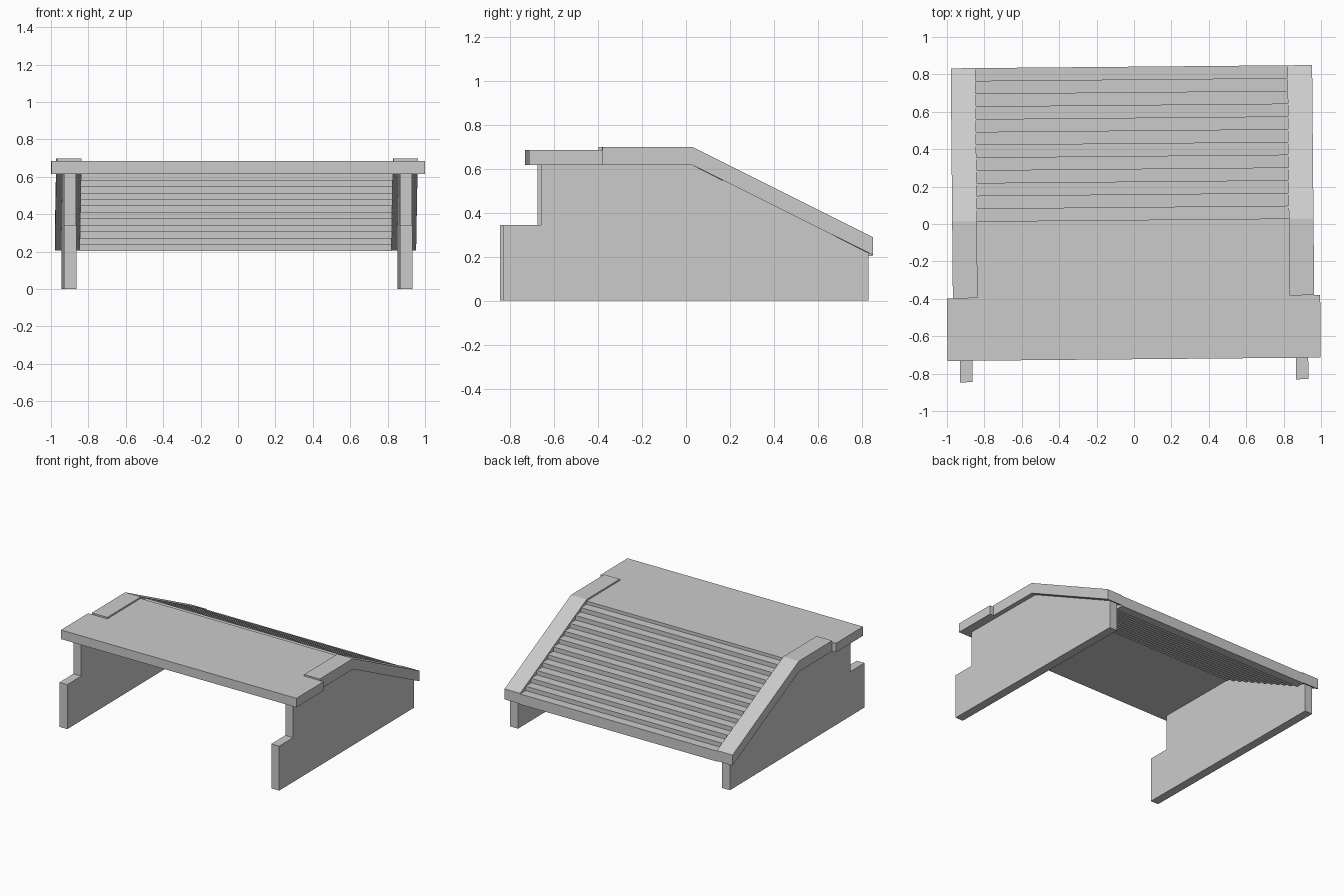
import bpy, bmesh
from mathutils import Matrix

if "Cube" in bpy.data.objects:
    bpy.data.objects.remove(bpy.data.objects["Cube"], do_unlink=True)

grey = bpy.data.materials.new("light_grey")
grey.use_nodes = True
colour = (0.6, 0.6, 0.6, 1)
grey.diffuse_color = colour
grey.node_tree.nodes["Principled BSDF"].inputs["Base Color"].default_value = colour

# The whole model sits very slightly turned and shifted
PLACE = Matrix.Rotation(0.009, 4, "Z") @ Matrix.Translation((-0.006, 0, 0))


def prism(name, profile, x0, x1):
    """Extrude a side profile of (y, z) points from x0 to x1."""
    bm = bmesh.new()
    face = bm.faces.new([bm.verts.new((x0, y, z)) for y, z in profile])
    out = bmesh.ops.extrude_face_region(bm, geom=[face])
    verts = [v for v in out["geom"] if isinstance(v, bmesh.types.BMVert)]
    bmesh.ops.translate(bm, verts=verts, vec=(x1 - x0, 0, 0))
    bmesh.ops.recalc_face_normals(bm, faces=bm.faces)
    bm.transform(PLACE)
    mesh = bpy.data.meshes.new(name)
    bm.to_mesh(mesh)
    bm.free()
    mesh.materials.append(grey)
    obj = bpy.data.objects.new(name, mesh)
    bpy.context.collection.objects.link(obj)


FRONT, RAIL_FRONT, KINK, BACK = -0.723, -0.389, 0.022, 0.841
UNDER, DECK_TOP, RAIL_TOP = 0.615, 0.685, 0.697
END_LOW, END_HIGH = 0.207, 0.288
INNER, OUTER = 0.834, 0.966

# Deck: wide front board and the narrower part between the rails
prism("front_board", [(FRONT, UNDER), (RAIL_FRONT, UNDER),
                      (RAIL_FRONT, DECK_TOP), (FRONT, DECK_TOP)], -0.998, 0.998)
prism("deck", [(RAIL_FRONT, UNDER), (KINK, UNDER),
               (KINK, DECK_TOP), (RAIL_FRONT, DECK_TOP)], -INNER, INNER)

# Stepped back slope: one staircase profile, top edge then underside
STEPS = 12
run = (BACK - KINK) / STEPS
rise = (UNDER - 0.203) / STEPS
top, bottom = [], []
for i in range(STEPS):
    y0, y1 = KINK + i * run, KINK + (i + 1) * run
    low = UNDER - (i + 1) * rise
    top += [(y0, low + 0.08), (y1, low + 0.08)]
    bottom += [(y0, low), (y1, low)]
prism("stepped_slope", top + bottom[::-1], -INNER, INNER)

# Bent rails and the side walls below them
rail = [(RAIL_FRONT, UNDER), (KINK, UNDER), (BACK, END_LOW),
        (BACK, END_HIGH), (KINK, RAIL_TOP), (RAIL_FRONT, RAIL_TOP)]
wall = [(-0.838, 0), (0.822, 0), (0.822, 0.216), (KINK, UNDER),
        (-0.667, UNDER), (-0.667, 0.343), (-0.838, 0.343)]
for side, s in (("left", 1), ("right", -1)):
    prism(side + "_rail", rail, s * INNER, s * OUTER)
    prism(side + "_wall", wall, s * 0.865, s * 0.931)
